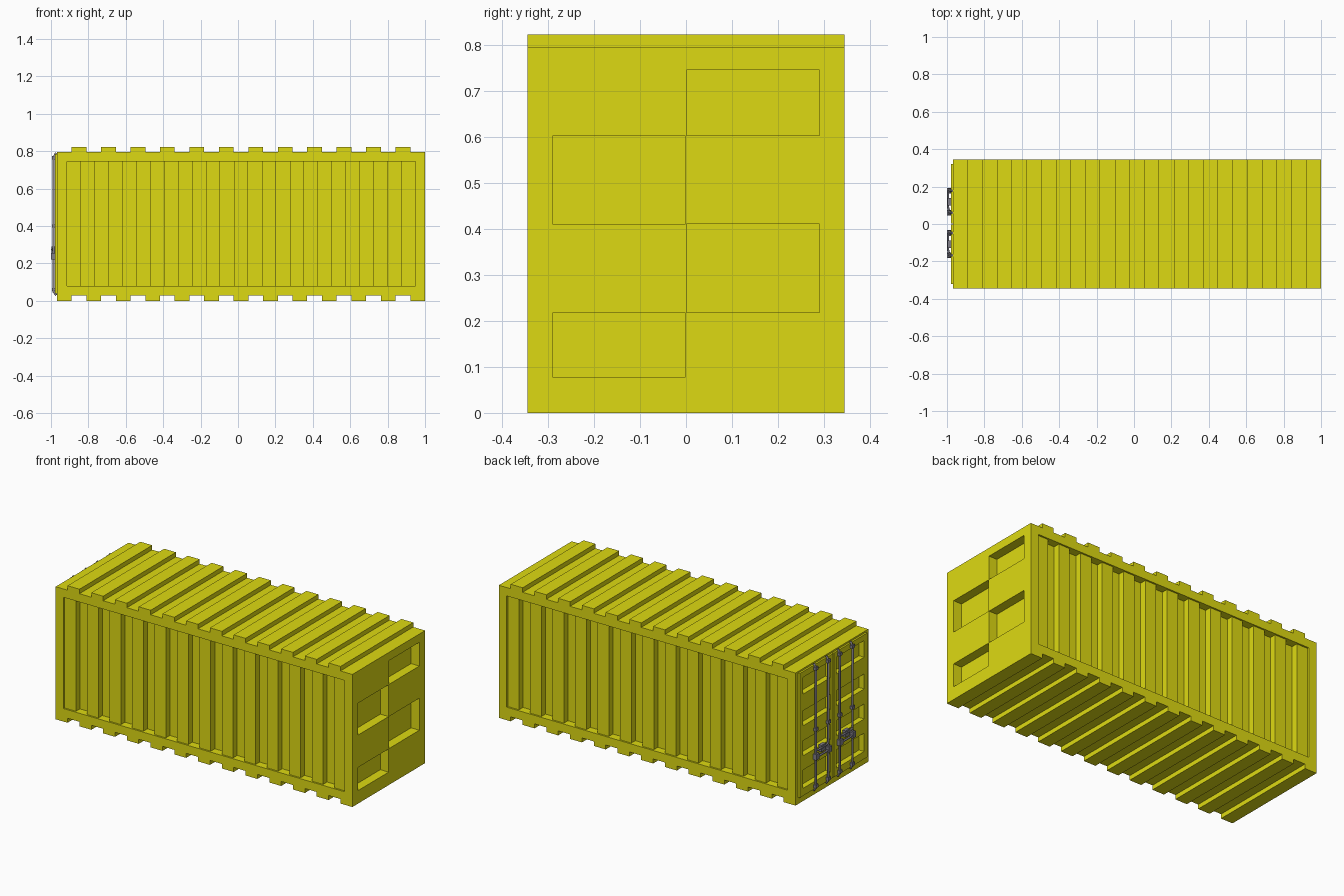
import bpy, bmesh
from mathutils import Vector

if "Cube" in bpy.data.objects:
    bpy.data.objects.remove(bpy.data.objects["Cube"])

X0, X1, HY, ZT = -0.968, 1.0, 0.345, 0.822
RIB = 0.027


def material(name, col):
    m = bpy.data.materials.new(name)
    m.diffuse_color = col
    m.use_nodes = True
    m.node_tree.nodes["Principled BSDF"].inputs["Base Color"].default_value = m.diffuse_color
    return m


YELLOW = material("yellow_paint", (0.73, 0.70, 0.006, 1))
STEEL = material("grey_steel", (0.22, 0.21, 0.25, 1))


def finish(bm, name, mat=None):
    bmesh.ops.recalc_face_normals(bm, faces=bm.faces)
    me = bpy.data.meshes.new(name)
    bm.to_mesh(me)
    bm.free()
    ob = bpy.data.objects.new(name, me)
    bpy.context.collection.objects.link(ob)
    if mat:
        me.materials.append(mat)
    return ob


def prism(name, pts, direction, mat=None):
    bm = bmesh.new()
    f = bm.faces.new([bm.verts.new(p) for p in pts])
    r = bmesh.ops.extrude_face_region(bm, geom=[f])
    vs = [v for v in r["geom"] if isinstance(v, bmesh.types.BMVert)]
    bmesh.ops.translate(bm, verts=vs, vec=direction)
    return finish(bm, name, mat)


def boxes(name, spans, mat=None):
    bm = bmesh.new()
    for a0, a1, b0, b1, c0, c1 in spans:
        vs = bmesh.ops.create_cube(bm, size=1)["verts"]
        bmesh.ops.scale(bm, vec=(a1 - a0, b1 - b0, c1 - c0), verts=vs)
        bmesh.ops.translate(bm, vec=((a0 + a1) / 2, (b0 + b1) / 2, (c0 + c1) / 2), verts=vs)
    return finish(bm, name, mat)


def cut(target, cutter):
    cutter.hide_render = True
    m = target.modifiers.new("cut", "BOOLEAN")
    m.operation, m.solver, m.object = "DIFFERENCE", "EXACT", cutter
    bpy.context.view_layer.objects.active = target
    bpy.ops.object.modifier_apply(modifier=m.name)


def tube(name, paths, radius):
    cu = bpy.data.curves.new(name, "CURVE")
    cu.dimensions = "3D"
    cu.bevel_depth, cu.bevel_resolution, cu.use_fill_caps = radius, 1, True
    for pts in paths:
        s = cu.splines.new("POLY")
        s.points.add(len(pts) - 1)
        for p, q in zip(s.points, pts):
            p.co = (*q, 1)
    cu.materials.append(STEEL)
    ob = bpy.data.objects.new(name, cu)
    bpy.context.collection.objects.link(ob)
    return ob


def steps(a, b, n, low, high):
    """Square wave along n equal segments, as (position, level) pairs."""
    w, out = (b - a) / n, []
    for i in range(n):
        lv = high if i % 2 else low
        out += [(a + i * w, lv), (a + (i + 1) * w, lv)]
    return out


# Body: corrugated roof and floor extruded across the width
top = steps(X0, X1, 25, ZT - RIB, ZT)
bottom = steps(X0, X1, 25, 0, RIB)
outline = top + bottom[::-1]
body = prism("container_body", [(x, -HY, z) for x, z in outline], (0, 2 * HY, 0), YELLOW)

# Corrugated side wall recesses
for s in (-1, 1):
    wave = steps(-0.915, 0.948, 25, HY - 0.010, HY - 0.048)
    pts = [(x, s * y, 0.078) for x, y in wave]
    pts += [(0.948, s * 0.4, 0.078), (-0.915, s * 0.4, 0.078)]
    cut(body, prism("side_recess_cutter", pts, (0, 0, 0.667)))

# Staggered recesses in the closed end
g = 0.001
cut(body, boxes("end_recess_cutter", [
    (0.945, 1.1, g, 0.29, 0.603, 0.745), (0.945, 1.1, -0.29, -g, 0.411, 0.602),
    (0.945, 1.1, g, 0.29, 0.218, 0.410), (0.945, 1.1, -0.29, -g, 0.078, 0.217)]))

# Door leaves with four recessed panels each
rows = [(0.085, 0.195), (0.28, 0.37), (0.46, 0.55), (0.65, 0.75)]
cols = [(-0.29, -0.03), (0.03, 0.29)]
panel_cutter = boxes("door_panel_cutter",
                     [(-1.1, -0.945, *c, *r) for c in cols for r in rows])
cut(body, panel_cutter)
for name, y0, y1 in (("right_door", -0.32, -0.003), ("left_door", 0.003, 0.32)):
    door = boxes(name, [(-0.979, X0, y0, y1, 0.04, 0.785)], YELLOW)
    cut(door, panel_cutter)

# Locking rods, bent in at both ends
rod_y = (-0.168, -0.048, 0.060, 0.178)
rx = -0.987
tube("locking_rods", [[(-0.972, y, 0.03), (rx, y, 0.05), (rx, y, 0.765), (-0.972, y, 0.79)]
                      for y in rod_y], 0.007)

# Rod guide brackets
boxes("rod_brackets", [(-0.995, -0.975, y - 0.012, y + 0.012, z - 0.009, z + 0.009)
                       for y in rod_y for z in (0.06, 0.40, 0.765)], STEEL)

# Swing handles with their latch plates
handles, plates = [], []
for a, b in ((rod_y[0], rod_y[1]), (rod_y[2], rod_y[3])):
    for z in (0.235, 0.275):
        handles.append([(rx, a, z), (-0.994, a + 0.03, z), (-0.994, b, z)])
    for y in (a, b):
        plates.append((-1.0, -0.977, y - 0.015, y + 0.015, 0.22, 0.255))
    plates.append((-0.997, -0.977, (a + b) / 2 - 0.02, (a + b) / 2 + 0.02, 0.25, 0.29))
tube("door_handles", handles, 0.006)
boxes("latch_plates", plates, STEEL)

# Remove the helpers
for ob in list(bpy.data.objects):
    if ob.name.split(".")[0].endswith("_cutter"):
        bpy.data.objects.remove(ob)
